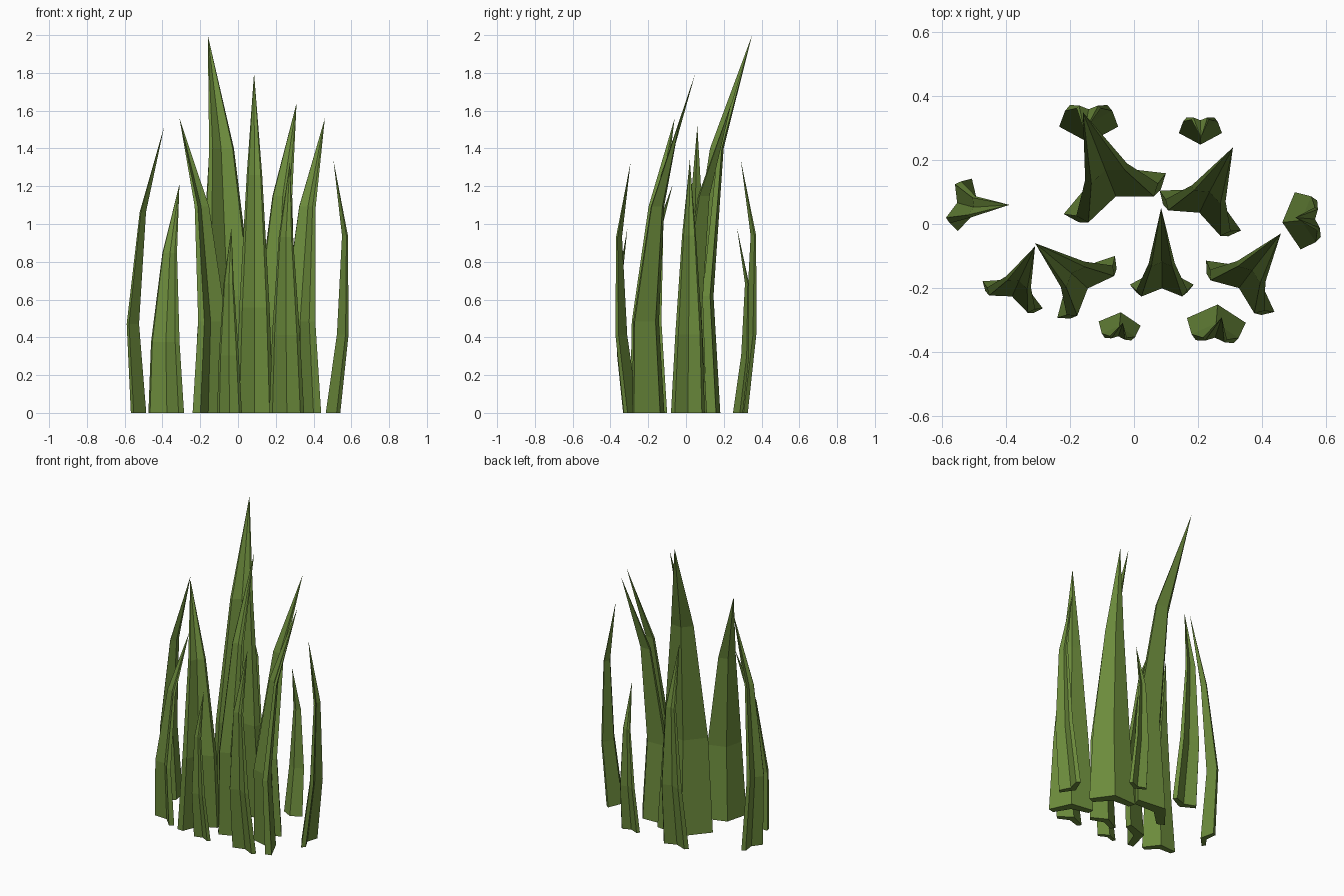
import bpy, bmesh
from mathutils import Vector

if "Cube" in bpy.data.objects:
    bpy.data.objects.remove(bpy.data.objects["Cube"])

green = bpy.data.materials.new("grass_green")
green.diffuse_color = (0.15, 0.26, 0.045, 1)
green.use_nodes = True
green.node_tree.nodes["Principled BSDF"].inputs["Base Color"].default_value = green.diffuse_color

# Folded-leaf cross-section: x across the blade, y towards its lean, in blade widths
SECTION = [(-0.5, 0), (-0.4, -0.12), (0, 0.04), (0.4, -0.12), (0.5, 0), (0, 0.27)]
HEIGHTS = (0, 0.31, 0.70)      # ring heights as a share of blade height
WIDTHS = (1, 0.8, 0.41)        # ring widths as a share of base width

# Sideways bend of the two upper rings, as a share of blade height
LEANING = (0, -0.010, 0.037)
CURVED = (0, -0.020, 0.017)
BOWED = (0, -0.037, -0.043)


def blade(name, base, lean, width, tip, bend):
    d = Vector((lean[0], lean[1], 0)).normalized()
    u = Vector((d.y, -d.x, 0))
    h = tip[2]
    bm = bmesh.new()
    rings = []
    for t, s, b in zip(HEIGHTS, WIDTHS, bend):
        centre = Vector((base[0], base[1], t * h)) + d * b * h
        rings.append([bm.verts.new(centre + (u * x + d * y) * width * s)
                      for x, y in SECTION])
    top = bm.verts.new(tip)
    n = len(SECTION)
    bm.faces.new(rings[0])
    for i in range(n):
        j = (i + 1) % n
        for a, b in zip(rings, rings[1:]):
            bm.faces.new((a[i], a[j], b[j], b[i]))
        bm.faces.new((rings[-1][i], rings[-1][j], top))
    bmesh.ops.recalc_face_normals(bm, faces=bm.faces)
    me = bpy.data.meshes.new(name)
    bm.to_mesh(me)
    bm.free()
    me.materials.append(green)
    bpy.context.collection.objects.link(bpy.data.objects.new(name, me))


# Tall inner blades leaning away from the front
blade("tallest_blade", (-0.06, 0.095), (-0.37, 0.93), 0.345, (-0.16, 0.35, 2.0), LEANING)
blade("centre_blade", (0.087, -0.19), (0, 1), 0.20, (0.085, 0.05, 1.8), LEANING)
blade("inner_right_blade", (0.208, 0.042), (0.44, 0.9), 0.284, (0.31, 0.24, 1.64), LEANING)
blade("front_right_blade", (0.333, -0.195), (0.6, 0.8), 0.268, (0.46, -0.03, 1.56), LEANING)
blade("front_left_blade", (-0.15, -0.197), (-0.73, 0.68), 0.265, (-0.31, -0.06, 1.56), LEANING)
blade("outer_left_blade", (-0.38, -0.222), (0.41, 0.91), 0.207, (-0.31, -0.07, 1.21), LEANING)

# Narrow outer blades, bowed outwards with the tip coming back in
blade("left_side_blade", (-0.53, 0.06), (0.965, -0.26), 0.17, (-0.39, 0.06, 1.52), CURVED)
blade("right_side_blade", (0.513, 0.01), (-1, -0.1), 0.18, (0.505, -0.0 + 0.02, 1.34), BOWED)
blade("back_left_blade", (-0.142, 0.305), (0, -1), 0.185, (-0.155, 0.29, 1.34), BOWED)
blade("back_right_blade", (0.208, 0.285), (0, -1), 0.135, (0.21, 0.27, 0.98), BOWED)
blade("front_bowed_blade", (0.258, -0.302), (0.08, 1), 0.185, (0.275, -0.293, 1.33), BOWED)
blade("front_short_blade", (-0.045, -0.312), (0.1, 1), 0.132, (-0.035, -0.31, 0.98), BOWED)
